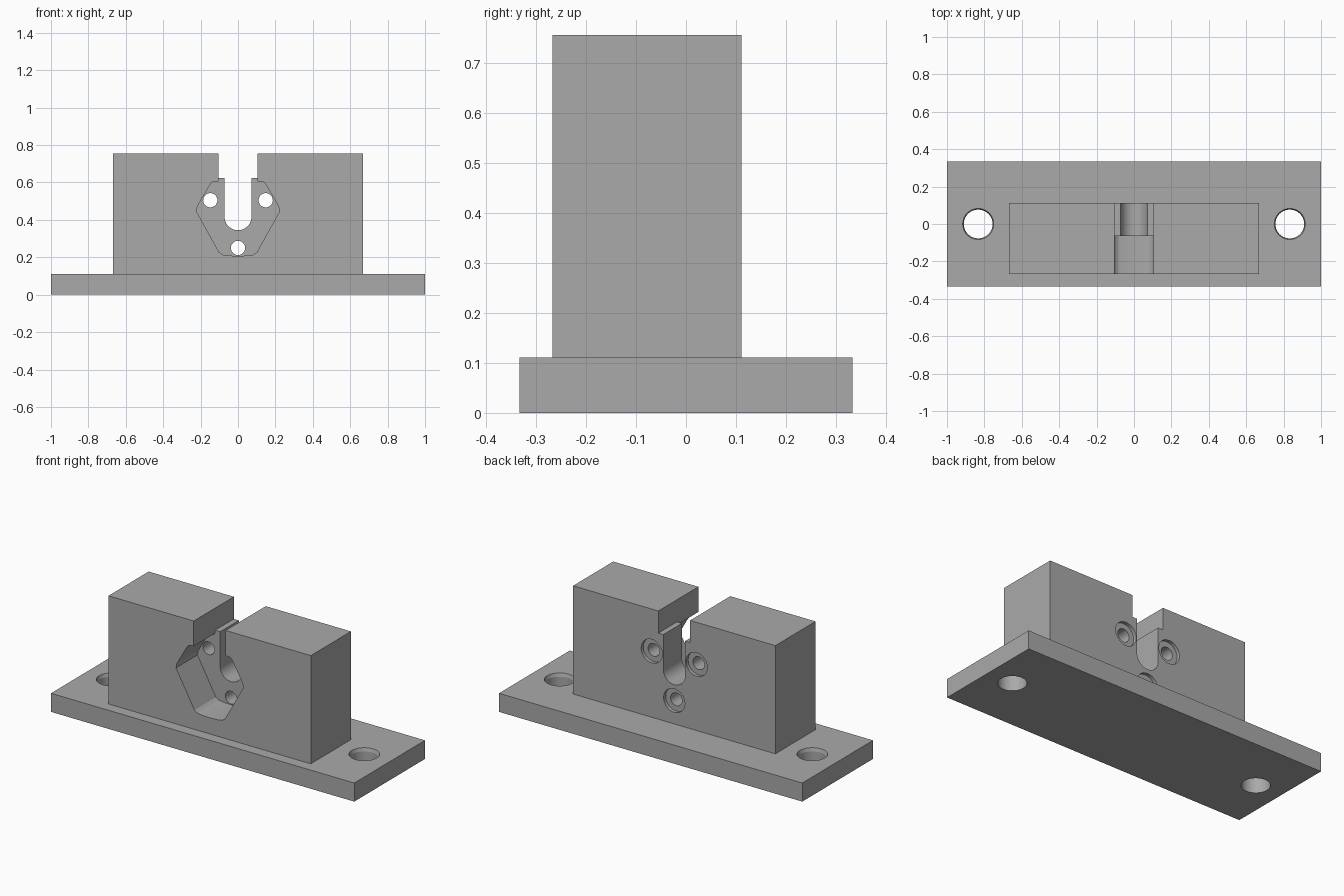
import bpy, bmesh, math
from mathutils import Vector

if "Cube" in bpy.data.objects:
    bpy.data.objects.remove(bpy.data.objects["Cube"])

GREY = 0.4
grey = bpy.data.materials.new("plain grey")
grey.use_nodes = True
grey.diffuse_color = (GREY, GREY, GREY, 1)
grey.node_tree.nodes["Principled BSDF"].inputs["Base Color"].default_value = (GREY, GREY, GREY, 1)


def loft(name, rings):
    """Closed solid through matching rings of points."""
    bm = bmesh.new()
    loops = [[bm.verts.new(p) for p in ring] for ring in rings]
    n = len(loops[0])
    for a, b in zip(loops, loops[1:]):
        for i in range(n):
            j = (i + 1) % n
            bm.faces.new((a[i], a[j], b[j], b[i]))
    bm.faces.new(loops[0])
    bm.faces.new(loops[-1])
    bmesh.ops.recalc_face_normals(bm, faces=bm.faces)
    mesh = bpy.data.meshes.new(name)
    bm.to_mesh(mesh)
    bm.free()
    obj = bpy.data.objects.new(name, mesh)
    bpy.context.collection.objects.link(obj)
    mesh.materials.append(grey)
    return obj


def box(name, x, y0, y1, z0, z1):
    return loft(name, [[(-x, y0, z), (x, y0, z), (x, y1, z), (-x, y1, z)] for z in (z0, z1)])


def prism(name, outline, y0, y1):
    return loft(name, [[(x, y, z) for x, z in outline] for y in (y0, y1)])


def arc(cx, cz, r, start, end, n):
    steps = [math.radians(start + (end - start) * i / n) for i in range(n + 1)]
    return [(cx + r * math.cos(a), cz + r * math.sin(a)) for a in steps]


def circle(cx, cz, r, n=40):
    return arc(cx, cz, r, 0, 360, n)[:-1]


def cut(obj, cutters):
    bpy.context.view_layer.objects.active = obj
    for cutter in cutters:
        mod = obj.modifiers.new("cut", "BOOLEAN")
        mod.object, mod.operation, mod.solver = cutter, "DIFFERENCE", "EXACT"
        bpy.ops.object.modifier_apply(modifier=mod.name)
        bpy.data.objects.remove(cutter)


# Base plate with two mounting holes, each with a slightly widened rim
TOP = 0.111
base = box("base_plate", 1, -0.333, 0.333, 0, TOP)
hole_profile = [(-0.1, 0.077), (TOP - 0.02, 0.077), (TOP, 0.083), (0.2, 0.083)]
cut(base, [loft("mounting_hole_cutter", [[(x, y, z) for x, y in circle(cx, 0, r)]
                                         for z, r in hole_profile]) for cx in (-0.833, 0.833)])

# Upright block
FRONT, WALL, BACK = -0.267, -0.065, 0.111
block = box("holder_block", 0.667, FRONT, BACK, TOP, 0.756)

# Front pocket: rounded triangle outline, mirrored
half = [(0, 0.207), (0.05, 0.209), (0.082, 0.214), (0.1, 0.226), (0.222, 0.445),
        (0.217, 0.472), (0.152, 0.585), (0.138, 0.602), (0.105, 0.606)]
pocket = half + [(-x, z) for x, z in reversed(half[1:])]
cutters = [prism("pocket_cutter", pocket, FRONT - 0.1, WALL)]

# Wide slot: open top, deeper in front of the rear wall
cutters.append(box("wide_slot_cutter", 0.105, FRONT - 0.1, BACK + 0.1, 0.624, 0.9))
cutters.append(box("front_slot_cutter", 0.105, FRONT - 0.1, WALL, 0.55, 0.9))

# Narrow round-bottomed slot through the rear wall
slot = [(-0.072, 0.8)] + arc(0, 0.417, 0.072, 180, 360, 24) + [(0.072, 0.8)]
cutters.append(prism("narrow_slot_cutter", slot, WALL - 0.05, BACK + 0.1))

# Three screw holes with shallow recesses on the back
for x, z in ((-0.148, 0.505), (0.148, 0.505), (0, 0.25)):
    cutters.append(prism("screw_hole_cutter", circle(x, z, 0.038), WALL - 0.05, BACK + 0.1))
    cutters.append(prism("screw_recess_cutter", circle(x, z, 0.07), BACK - 0.02, BACK + 0.1))
cut(block, cutters)

# Smooth the round walls, keep the machined edges sharp
for obj in (base, block):
    bpy.ops.object.select_all(action="DESELECT")
    obj.select_set(True)
    bpy.context.view_layer.objects.active = obj
    bpy.ops.object.shade_smooth_by_angle(angle=math.radians(15))
